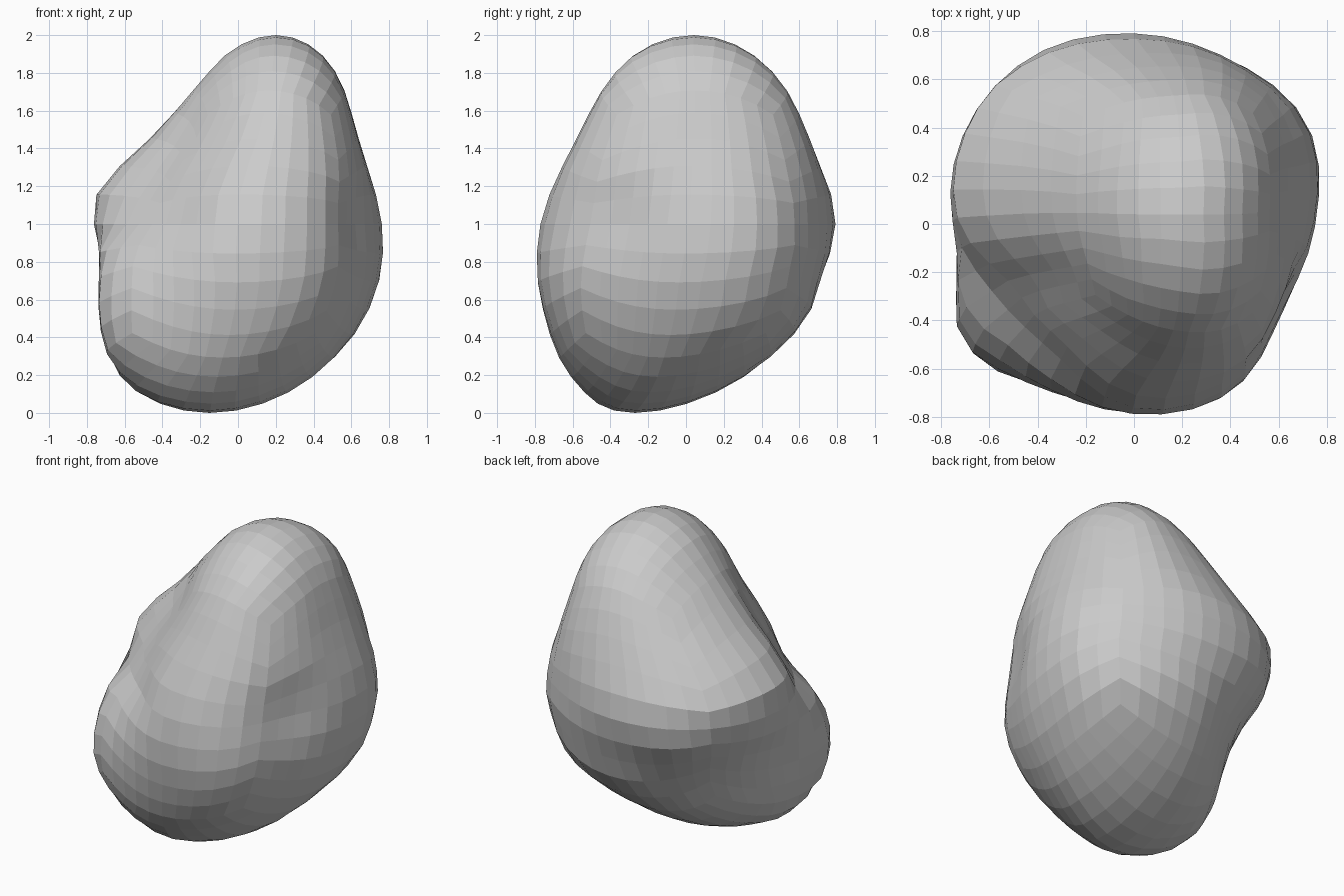
import bpy, bmesh, math

if "Cube" in bpy.data.objects:
    bpy.data.objects.remove(bpy.data.objects["Cube"])

# Height, then left/right (x) and front/back (y) extents of the boulder
PROFILE = [
    (0.10, -0.52, 0.25, -0.53, 0.14), (0.25, -0.66, 0.465, -0.65, 0.39),
    (0.50, -0.74, 0.67, -0.745, 0.635), (0.75, -0.735, 0.76, -0.79, 0.725),
    (0.90, -0.74, 0.77, -0.787, 0.78), (1.10, -0.77, 0.745, -0.745, 0.785),
    (1.25, -0.68, 0.70, -0.68, 0.73), (1.50, -0.42, 0.625, -0.555, 0.635),
    (1.75, -0.20, 0.545, -0.415, 0.505), (1.90, -0.06, 0.44, -0.27, 0.35)]
# Height, then outline radii every 30 degrees counter-clockwise from +x
OUTLINE = [
    (0.15, 1.0, 1.0, 1.0, 1.0, .93, .90, 1.0, 1.08, 1.05, 1.0, .95, .95),
    (0.50, .70, .77, .755, .69, .60, .59, .65, .82, .72, .69, .71, .67),
    (0.80, .73, .81, .78, .75, .75, .70, .68, .77, .72, .76, .78, .695),
    (1.05, .73, .80, .775, .78, .80, .79, .74, .61, .62, .775, .79, .685),
    (1.30, .94, 1.02, 1.04, 1.0, 1.03, 1.05, 1.0, .77, .82, 1.0, 1.06, .97),
    (1.75, 1.0, 1.06, 1.06, 1.0, 1.0, 1.0, 1.0, .94, .95, 1.0, 1.07, 1.05)]


def hermite(p0, p1, m0, m1, t):
    return ((2*t**3 - 3*t*t + 1) * p0 + (t**3 - 2*t*t + t) * m0
            + (3*t*t - 2*t**3) * p1 + (t**3 - t*t) * m1)


def sample(rows, z):
    """Smoothly interpolated row at height z, held constant past the ends."""
    z = min(max(z, rows[0][0]), rows[-1][0])
    i = max(k for k in range(len(rows) - 1) if rows[k][0] <= z)
    h = rows[i+1][0] - rows[i][0]

    def slope(k, c):
        a, b = rows[max(k-1, 0)], rows[min(k+1, len(rows)-1)]
        return (b[c] - a[c]) / (b[0] - a[0])
    return [hermite(rows[i][c], rows[i+1][c], slope(i, c) * h,
                    slope(i+1, c) * h, (z - rows[i][0]) / h)
            for c in range(1, len(rows[0]))]


def radius(r, angle):
    n = len(r)
    u = (angle / math.tau * n) % n
    i = int(u) % n
    a, b, c, d = (r[(i + k) % n] for k in (-1, 0, 1, 2))
    return hermite(b, c, (c - a) / 2, (d - b) / 2, u - int(u))


# Even out the outline sizes, since the profile sets the scale
OUTLINE = [(row[0],) + tuple(v * 12 / sum(row[1:]) for v in row[1:])
           for row in OUTLINE]

# Extents as centre and half-width relative to a unit sphere's slice
FIT = []
for z, x0, x1, y0, y1 in PROFILE:
    s = math.sqrt(1 - (z - 1)**2)
    FIT.append((z, (x0+x1)/2, (y0+y1)/2, (x1-x0)/2/s, (y1-y0)/2/s))
FIT.insert(0, (0.0, -0.15, -0.27) + FIT[0][3:])
FIT.append((2.0, 0.20, 0.04) + FIT[-1][3:])


def boulder_point(d):
    """Map a unit-sphere point to the boulder's surface."""
    z = d.z + 1
    r = sample(OUTLINE, z)
    ring = [(radius(r, a) * math.cos(a), radius(r, a) * math.sin(a))
            for a in (k * math.tau / 48 for k in range(48))]
    cx, cy, hx, hy = sample(FIT, z)
    s = math.hypot(d.x, d.y)
    angle = math.atan2(d.y, d.x)
    k = radius(r, angle)
    out = []
    for axis, trig, c, h in ((0, math.cos, cx, hx), (1, math.sin, cy, hy)):
        lo, hi = min(p[axis] for p in ring), max(p[axis] for p in ring)
        out.append(c + h * s * (2 * k * trig(angle) - lo - hi) / (hi - lo))
    return out[0], out[1], z


# Boulder: gridded cube rounded to a sphere, then shaped
bm = bmesh.new()
bmesh.ops.create_cube(bm, size=2)
bmesh.ops.subdivide_edges(bm, edges=bm.edges[:], cuts=9, use_grid_fill=True)
for v in bm.verts:
    for i in range(3):
        v.co[i] = math.tan(v.co[i] * math.pi / 4)
    v.co.normalize()
    v.co = boulder_point(v.co)
bmesh.ops.recalc_face_normals(bm, faces=bm.faces[:])
mesh = bpy.data.meshes.new("boulder")
bm.to_mesh(mesh)
bm.free()
bpy.context.collection.objects.link(bpy.data.objects.new("boulder", mesh))
